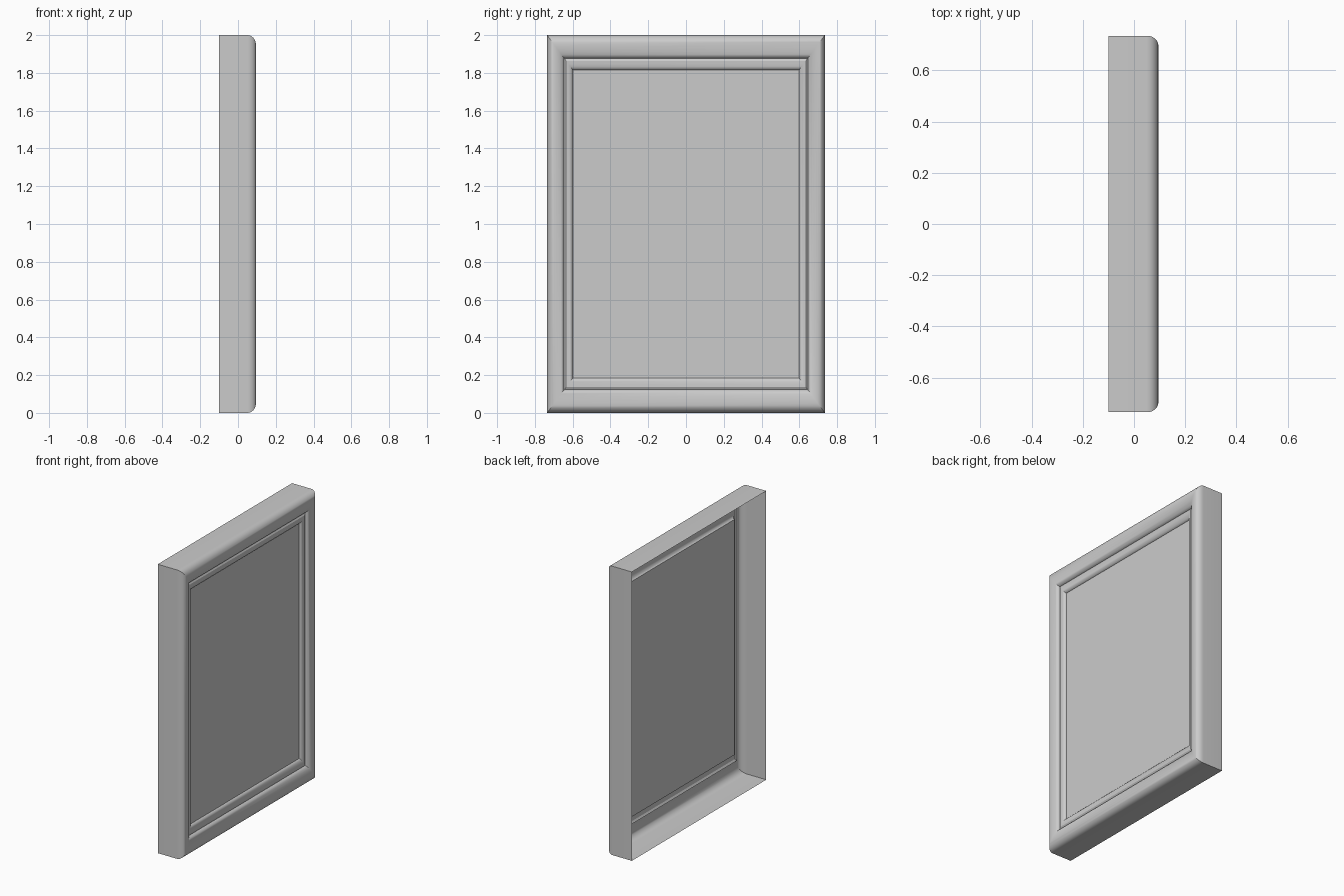
import bpy, bmesh, math
from mathutils import Vector

if "Cube" in bpy.data.objects:
    bpy.data.objects.remove(bpy.data.objects["Cube"])

HALF_W, HALF_H = 0.735, 1.0


def ring_shell(name, profile, cap=False):
    """Sweep a (scale, depth) profile round the rectangle with mitred corners."""
    bm = bmesh.new()
    rings = []
    for s, x in profile:
        rings.append([bm.verts.new((x, sy * HALF_W * s, HALF_H + sz * HALF_H * s))
                      for sy, sz in ((-1, -1), (1, -1), (1, 1), (-1, 1))])
    for a, b in zip(rings, rings[1:]):
        for i in range(4):
            j = (i + 1) % 4
            bm.faces.new((a[i], a[j], b[j], b[i]))
    if cap:
        bm.faces.new(rings[-1])
    mesh = bpy.data.meshes.new(name)
    bm.to_mesh(mesh)
    bm.free()
    obj = bpy.data.objects.new(name, mesh)
    bpy.context.collection.objects.link(obj)
    bpy.ops.object.select_all(action='DESELECT')
    obj.select_set(True)
    bpy.context.view_layer.objects.active = obj
    bpy.ops.object.shade_smooth_by_angle(angle=math.radians(32))
    return obj


def arc(cs, cx, rs, rx, start, end, steps):
    """Elliptical arc in (scale, depth) space, angles in degrees."""
    pts = []
    for k in range(steps + 1):
        t = math.radians(start + (end - start) * k / steps)
        pts.append((cs + rs * math.cos(t), cx + rx * math.sin(t)))
    return pts


# outer moulding: flat side wall, rounded shoulder, crown falling to the groove
moulding = [(1.0, -0.10)]
moulding += arc(0.95, 0.05, 0.05, 0.045, 0, 90, 6)
moulding += arc(0.95, 0.062, 0.073, 0.033, 90, 180, 6)[1:]
ring_shell("frame_moulding", moulding)

# inner bead stepping down to the panel
bead = arc(0.862, 0.048, 0.047, 0.022, 70, 180, 6)
bead = [(0.877, 0.062)] + bead[1:]
ring_shell("inner_bead", bead)

# flat panel closing the frame
ring_shell("panel", [(0.815, 0.048)], cap=True)
